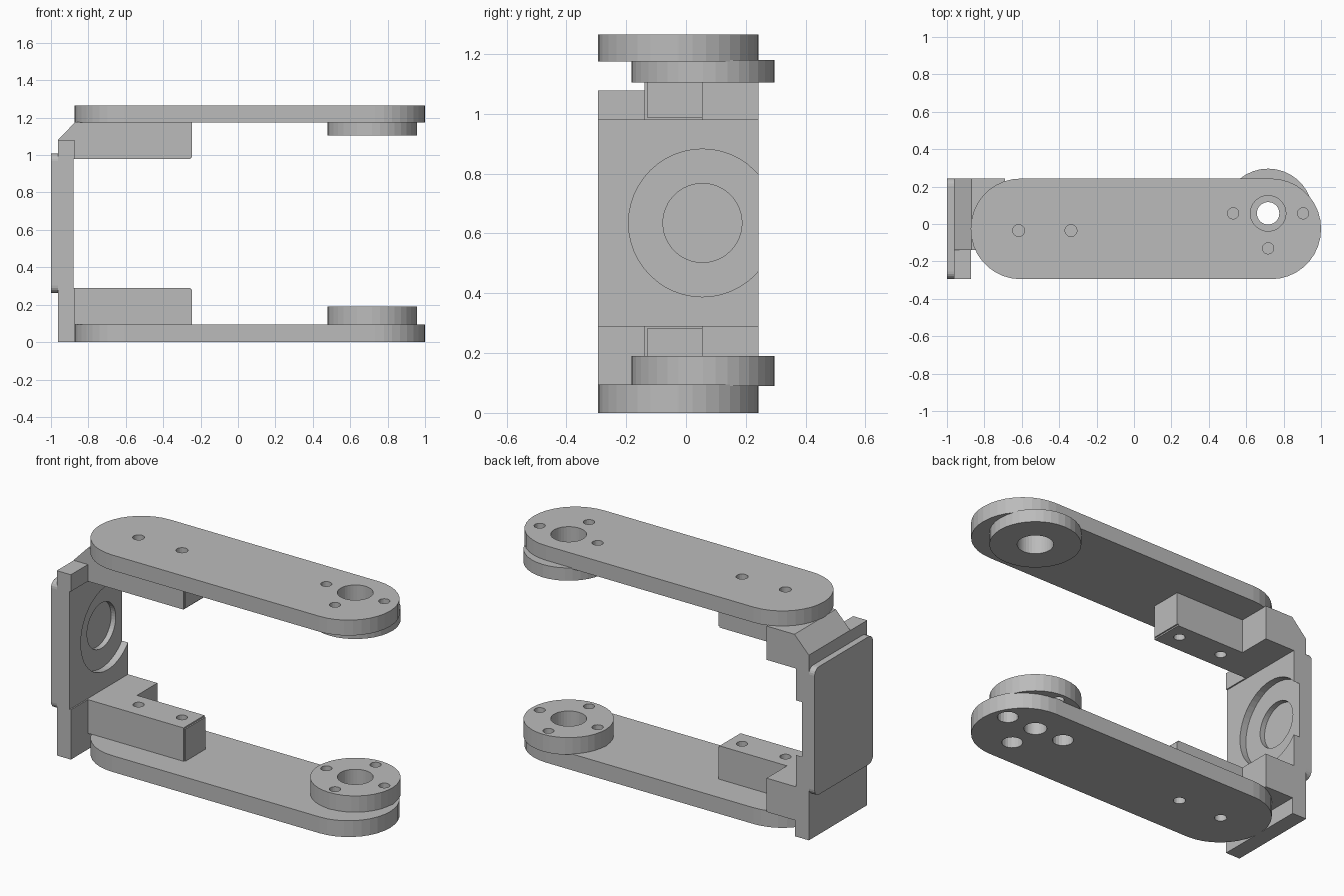
import bpy
import bmesh
from math import cos, sin, pi

if "Cube" in bpy.data.objects:
    bpy.data.objects.remove(bpy.data.objects["Cube"])

grey = bpy.data.materials.new("plain grey")
grey.use_nodes = True
grey.diffuse_color = (0.5, 0.5, 0.5, 1)
grey.node_tree.nodes["Principled BSDF"].inputs["Base Color"].default_value = (0.5, 0.5, 0.5, 1)

FRONT, BACK = -0.295, 0.243     # depth of arms and end wall
HEIGHT = 1.265
PIVOT = (0.717, 0.057)          # pivot axis of the two discs
BOLT = 0.187                    # bolt circle around the pivot


def prism(name, outline, lo, hi, axis="z"):
    """Extrude a 2D outline between lo and hi along an axis."""
    place = {"x": lambda a, b, d: (d, a, b),
             "y": lambda a, b, d: (a, d, b),
             "z": lambda a, b, d: (a, b, d)}[axis]
    bm = bmesh.new()
    low = [bm.verts.new(place(a, b, lo)) for a, b in outline]
    high = [bm.verts.new(place(a, b, hi)) for a, b in outline]
    bm.faces.new(low)
    bm.faces.new(high)
    for i in range(len(low)):
        j = (i + 1) % len(low)
        bm.faces.new((low[i], low[j], high[j], high[i]))
    bmesh.ops.recalc_face_normals(bm, faces=bm.faces)
    mesh = bpy.data.meshes.new(name)
    bm.to_mesh(mesh)
    bm.free()
    mesh.materials.append(grey)
    obj = bpy.data.objects.new(name, mesh)
    bpy.context.collection.objects.link(obj)
    return obj


def box(name, x0, x1, y0, y1, z0, z1):
    return prism(name, [(x0, y0), (x1, y0), (x1, y1), (x0, y1)], z0, z1)


def circle(center, r, n=36):
    return [(center[0] + r * cos(2 * pi * i / n), center[1] + r * sin(2 * pi * i / n))
            for i in range(n)]


def rounded(a0, a1, b0, b1, r, n=9):
    """Rectangle outline with rounded corners."""
    corners = [(a1 - r, b1 - r), (a0 + r, b1 - r), (a0 + r, b0 + r), (a1 - r, b0 + r)]
    return [(a + r * cos((k + i / n) * pi / 2), b + r * sin((k + i / n) * pi / 2))
            for k, (a, b) in enumerate(corners) for i in range(n + 1)]


def cut(obj, outline, lo, hi, axis="z"):
    """Subtract a prism from an object."""
    cutter = prism("cutter", outline, lo, hi, axis)
    cutter.hide_render = True
    mod = obj.modifiers.new("cut", "BOOLEAN")
    mod.operation = "DIFFERENCE"
    mod.solver = "EXACT"
    mod.object = cutter
    bpy.context.view_layer.objects.active = obj
    bpy.ops.object.modifier_apply(modifier=mod.name)
    bpy.data.objects.remove(cutter)


def bolts(*quarters):
    return [(PIVOT[0] + BOLT * cos(q * pi / 2), PIVOT[1] + BOLT * sin(q * pi / 2))
            for q in quarters]


screws = [(-0.617, -0.035), (-0.337, -0.035)]

# Arms with rounded ends, drilled for screws and pivot
arm_shape = rounded(-0.873, 1.0, FRONT, BACK, 0.267)
arms = [("lower_arm", 0, 0.095, 0.06, 0.055), ("upper_arm", 1.175, HEIGHT, 0.095, 0.03)]
for name, z0, z1, centre_r, bolt_r in arms:
    arm = prism(name, arm_shape, z0, z1)
    cut(arm, circle(PIVOT, centre_r), z0 - 0.1, z1 + 0.1)
    for p in bolts(0, 2, 3):
        cut(arm, circle(p, bolt_r, 20), z0 - 0.1, z1 + 0.1)
    for p in screws:
        cut(arm, circle(p, 0.032, 20), z0 - 0.1, z1 + 0.1)

# Pivot discs on the inner sides of the arms
lower_disc = prism("lower_pivot_disc", circle(PIVOT, 0.239), 0.09, 0.19)
upper_disc = prism("upper_pivot_disc", circle(PIVOT, 0.239), 1.105, 1.18)
for disc in (lower_disc, upper_disc):
    cut(disc, circle(PIVOT, 0.095), -1, 2)
for p in bolts(0, 1, 2, 3):
    cut(lower_disc, circle(p, 0.03, 20), -1, 2)

# Corner blocks and narrow screw blocks joining arms to wall
Y0, Y1 = -0.138, 0.055
box("lower_corner_block", -0.88, -0.69, Y0, BACK, 0.093, 0.29)
prism("upper_corner_block",
      [(-0.963, 0.98), (-0.69, 0.98), (-0.69, 1.177), (-0.87, 1.177), (-0.963, 1.08)],
      Y0, BACK, "y")
for name, z0, z1, face in (("lower", 0.093, 0.29, 0.29), ("upper", 0.98, 1.177, 0.98)):
    block = box(name + "_screw_block", -0.695, -0.255, Y0, Y1, z0, z1)
    for p in screws:
        cut(block, circle(p, 0.03, 20), face - 0.08, face + 0.08)
    box(name + "_block_tip", -0.256, -0.247, Y0 + 0.008, Y1,
        max(z0, 0.988) if name == "upper" else z0, z1 if name == "upper" else z1 - 0.008)

# End wall with a stepped round recess on its inner face
wall = box("end_wall", -0.963, -0.88, FRONT, BACK, 0.2, 1.03)
cut(wall, circle((0.055, 0.635), 0.247, 48), -0.92, -0.8, "x")
cut(wall, circle((0.055, 0.635), 0.132, 48), -0.95, -0.8, "x")
box("wall_foot", -0.963, -0.872, FRONT, BACK, 0, 0.29)
box("wall_head", -0.963, -0.872, FRONT, BACK, 0.98, 1.078)

# Outer plate with rounded corners
prism("outer_plate", rounded(FRONT, BACK, 0.262, 1.008, 0.04, 5), -1.0, -0.962, "x")
